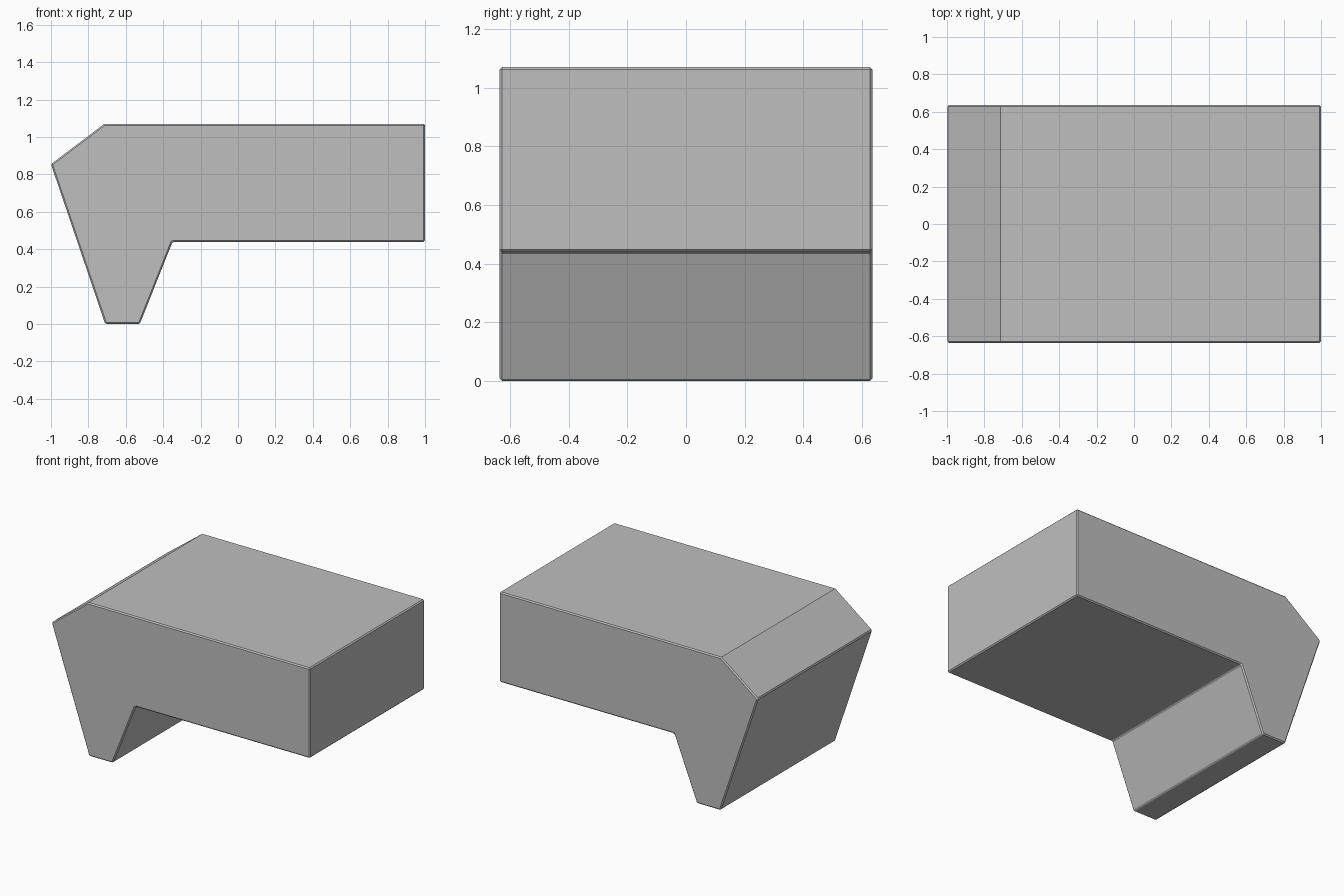
import bpy
import bmesh
import math

cube = bpy.data.objects.get("Cube")
if cube:
    bpy.data.objects.remove(cube, do_unlink=True)

HALF_DEPTH = 0.635
CHAMFER = 0.008

# Side outline, clockwise from the pointed corner
PROFILE = [(-1, 0.855), (-0.715, 1.07), (1, 1.07), (1, 0.44),
           (-0.35, 0.44), (-0.525, 0), (-0.71, 0)]

grey = bpy.data.materials.new("plain_grey")
grey.use_nodes = True
colour = (0.52, 0.52, 0.52, 1)
grey.diffuse_color = colour
grey.node_tree.nodes["Principled BSDF"].inputs["Base Color"].default_value = colour

# Extrude the outline through the depth
bm = bmesh.new()
face = bm.faces.new([bm.verts.new((x, -HALF_DEPTH, z)) for x, z in PROFILE])
extruded = bmesh.ops.extrude_face_region(bm, geom=[face])["geom"]
for vert in (g for g in extruded if isinstance(g, bmesh.types.BMVert)):
    vert.co.y = HALF_DEPTH
bmesh.ops.recalc_face_normals(bm, faces=bm.faces)

mesh = bpy.data.meshes.new("hooked_block")
bm.to_mesh(mesh)
bm.free()
mesh.materials.append(grey)
block = bpy.data.objects.new("hooked_block", mesh)
bpy.context.collection.objects.link(block)

# Fine chamfer on every edge except the shallow one on top
bevel = block.modifiers.new("edge_chamfer", 'BEVEL')
bevel.width = CHAMFER
bevel.segments = 1
bevel.limit_method = 'ANGLE'
bevel.angle_limit = math.radians(45)
